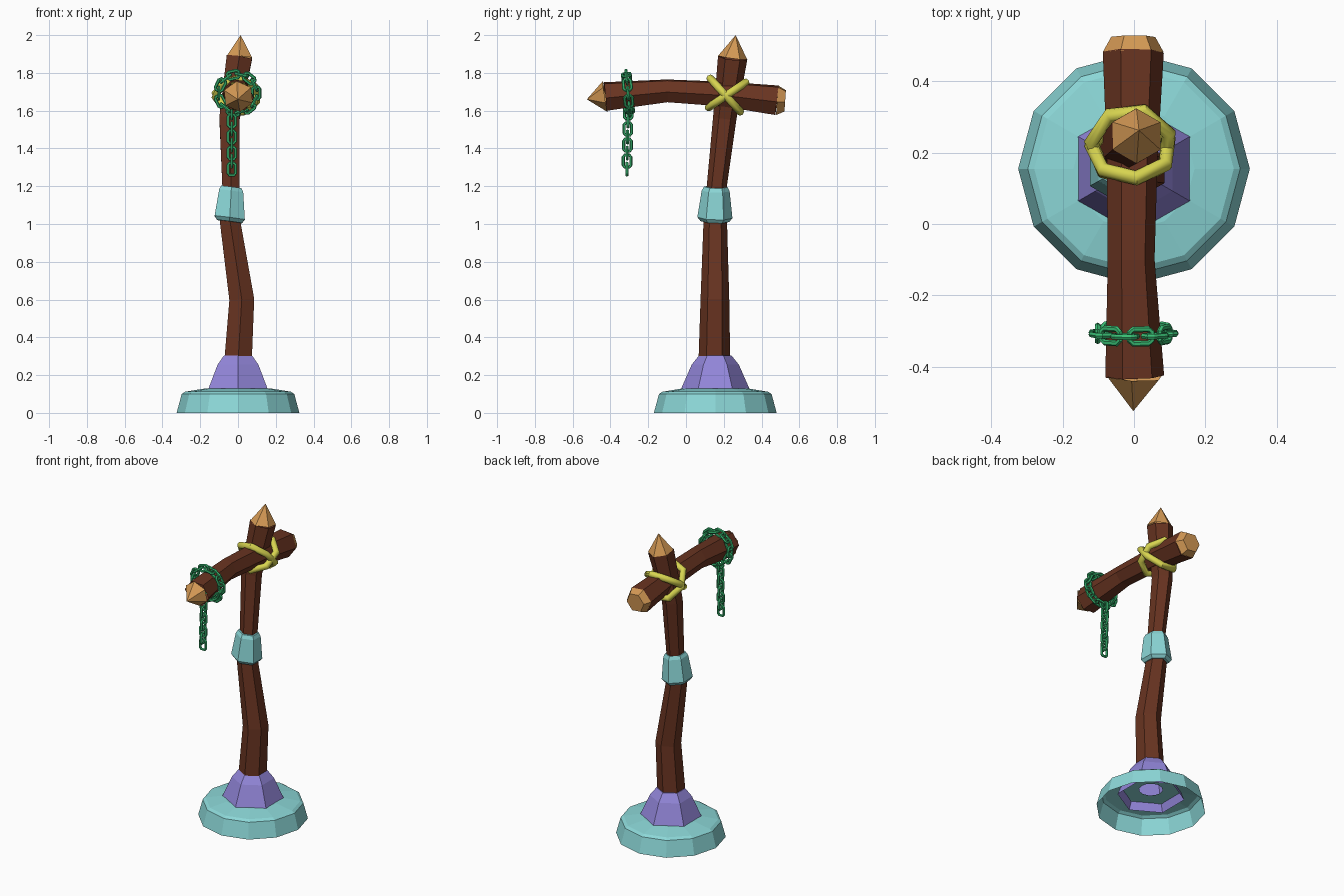
import bpy, bmesh
from math import sin, cos, pi, radians
from mathutils import Vector, Matrix

if "Cube" in bpy.data.objects:
    bpy.data.objects.remove(bpy.data.objects["Cube"])

COLORS = {
    "wood": (0.14, 0.034, 0.015), "cut_wood": (0.66, 0.32, 0.09),
    "teal": (0.26, 0.68, 0.68), "purple": (0.29, 0.24, 0.70),
    "rope": (0.68, 0.66, 0.08), "chain": (0.04, 0.50, 0.17),
}
MATS = {}
for key, rgb in COLORS.items():
    MATS[key] = bpy.data.materials.new(key)
    MATS[key].diffuse_color = (*rgb, 1)


def finish(bm, name, mat):
    bmesh.ops.remove_doubles(bm, verts=bm.verts, dist=1e-5)
    bmesh.ops.recalc_face_normals(bm, faces=bm.faces)
    me = bpy.data.meshes.new(name)
    bm.to_mesh(me)
    bm.free()
    me.materials.append(MATS[mat])
    ob = bpy.data.objects.new(name, me)
    bpy.context.collection.objects.link(ob)
    return ob


def bridge(bm, a, b):
    n = len(a)
    for i in range(n):
        bm.faces.new((a[i], a[(i + 1) % n], b[(i + 1) % n], b[i]))


def loft(name, mat, sections, u, v, sides=6, phase=0.0, cap=False, axis=None):
    """Polygon rings (x, y, z, radius) square to the path, joined in order."""
    u, v = Vector(u), Vector(v)
    base = u.cross(v)
    pts = [Vector(s[:3]) for s in sections]
    bm = bmesh.new()
    rings = []
    for i, s in enumerate(sections):
        t = Vector(axis) if axis else pts[min(i + 1, len(pts) - 1)] - pts[max(i - 1, 0)]
        q = base.rotation_difference(t.normalized())
        rings.append([bm.verts.new(pts[i] + q @ ((u * cos(a) + v * sin(a)) * s[3]))
                      for a in (phase + 2 * pi * k / sides for k in range(sides))])
    for a, b in zip(rings, rings[1:]):
        bridge(bm, a, b)
    if cap:
        bm.faces.new(rings[-1])
    return finish(bm, name, mat)


def closed_tube(bm, path, r, mat4, sides=6):
    """Sweep a round section along a closed planar path (local xy plane)."""
    n = len(path)
    rings = []
    for i in range(n):
        p = Vector((*path[i], 0))
        t = (Vector((*path[(i + 1) % n], 0)) - Vector((*path[i - 1], 0))).normalized()
        out = Vector((t.y, -t.x, 0))
        rings.append([bm.verts.new(mat4 @ (p + out * r * cos(a) + Vector((0, 0, r * sin(a)))))
                      for a in (2 * pi * k / sides for k in range(sides))])
    for i in range(n):
        bridge(bm, rings[i], rings[(i + 1) % n])


X, Y, Z = (1, 0, 0), (0, 1, 0), (0, 0, 1)
CY = 0.155

# hollow round foot
loft("base_plate", "teal",
     [(0, CY, 0, 0.325), (0, CY, 0.10, 0.298), (0, CY, 0.112, 0.28), (0, CY, 0.13, 0.17),
      (0, CY, 0.13, 0.07)], X, Y, sides=12, axis=Z)

# hexagonal socket that holds the post
loft("post_socket", "purple",
     [(0, CY, 0.08, 0.20), (0, CY, 0.13, 0.18), (0, CY, 0.255, 0.125),
      (0, CY, 0.305, 0.085), (0, CY, 0.305, 0.06)], X, Y, phase=pi / 2, axis=Z)

# crooked upright post and its sharpened end
loft("post", "wood",
     [(0, 0.15, 0.27, 0.084), (0.02, 0.153, 0.60, 0.076), (-0.043, 0.155, 1.02, 0.062),
      (-0.037, 0.163, 1.20, 0.053), (-0.045, 0.205, 1.56, 0.062), (0.007, 0.247, 1.88, 0.078)],
     X, Y, phase=pi / 2)
loft("post_point", "cut_wood",
     [(0.007, 0.247, 1.88, 0.078), (0.014, 0.263, 2.0, 0.0)], X, Y, phase=pi / 2)

# tapered metal collar around the post
loft("post_collar", "teal",
     [(-0.045, 0.153, 1.012, 0.05), (-0.045, 0.153, 1.013, 0.076), (-0.044, 0.153, 1.033, 0.093),
      (-0.036, 0.157, 1.175, 0.074), (-0.035, 0.158, 1.196, 0.062), (-0.035, 0.158, 1.196, 0.045)],
     X, Y, phase=pi / 2, axis=(0.13, 0.03, 1))

# bowed cross beam with a pointed front and a blunt back
loft("beam", "wood",
     [(0.002, -0.428, 1.675, 0.083), (-0.008, -0.10, 1.705, 0.066),
      (-0.005, 0.20, 1.688, 0.072), (-0.002, 0.482, 1.655, 0.086)], X, (0, 0, -1), phase=0.1)
loft("beam_point", "cut_wood",
     [(0.002, -0.428, 1.675, 0.083), (-0.002, -0.525, 1.66, 0.0)], X, (0, 0, -1), phase=0.1)
loft("beam_butt", "cut_wood",
     [(-0.002, 0.482, 1.655, 0.086), (-0.002, 0.525, 1.652, 0.062)], X, (0, 0, -1),
     phase=0.1, cap=True)

# two crossing rope loops lashing beam to post
heptagon = [(0.112 * cos(2 * pi * k / 7 + 0.35), 0.122 * sin(2 * pi * k / 7 + 0.35)) for k in range(7)]
bm = bmesh.new()
for center, tilt in (((-0.008, 0.21, 1.68), -48), ((-0.008, 0.22, 1.685), 34)):
    m = Matrix.Translation(center) @ Matrix.Rotation(radians(tilt), 4, 'X')
    closed_tube(bm, heptagon, 0.021, m, sides=8)
rope = finish(bm, "rope_lashing", "rope")
bpy.context.view_layer.objects.active = rope
rope.select_set(True)
bpy.ops.object.shade_smooth_by_angle(angle=radians(50))

# chain: links looped round the beam plus a hanging tail
link = [(0.012, -0.032), (0.020, -0.022), (0.020, 0.022), (0.012, 0.032),
        (-0.012, 0.032), (-0.020, 0.022), (-0.020, -0.022), (-0.012, -0.032)]
bm = bmesh.new()
stand = Matrix.Rotation(pi / 2, 4, 'X')          # link upright, facing the front
COUNT = 14
for k in range(COUNT):
    around = (Matrix.Translation((-0.003, -0.307, 1.693)) @ Matrix.Rotation(radians(5), 4, 'X')
              @ Matrix.Rotation(2 * pi * k / COUNT, 4, 'Y') @ Matrix.Translation((0.099, 0, 0)))
    closed_tube(bm, link, 0.0085, around @ Matrix.Rotation(pi / 2 * (k % 2), 4, 'Z') @ stand)
for k in range(8):
    hang = Matrix.Translation((-0.033, -0.306 - 0.001 * k, 1.588 - 0.0425 * k))
    closed_tube(bm, link, 0.0085, hang @ Matrix.Rotation(pi / 2 * ((k + 1) % 2), 4, 'Z') @ stand)
finish(bm, "chain", "chain")

for m in bpy.data.materials:
    if m.users and not m.is_grease_pencil:
        m.use_nodes = True
        m.node_tree.nodes["Principled BSDF"].inputs["Base Color"].default_value = m.diffuse_color
